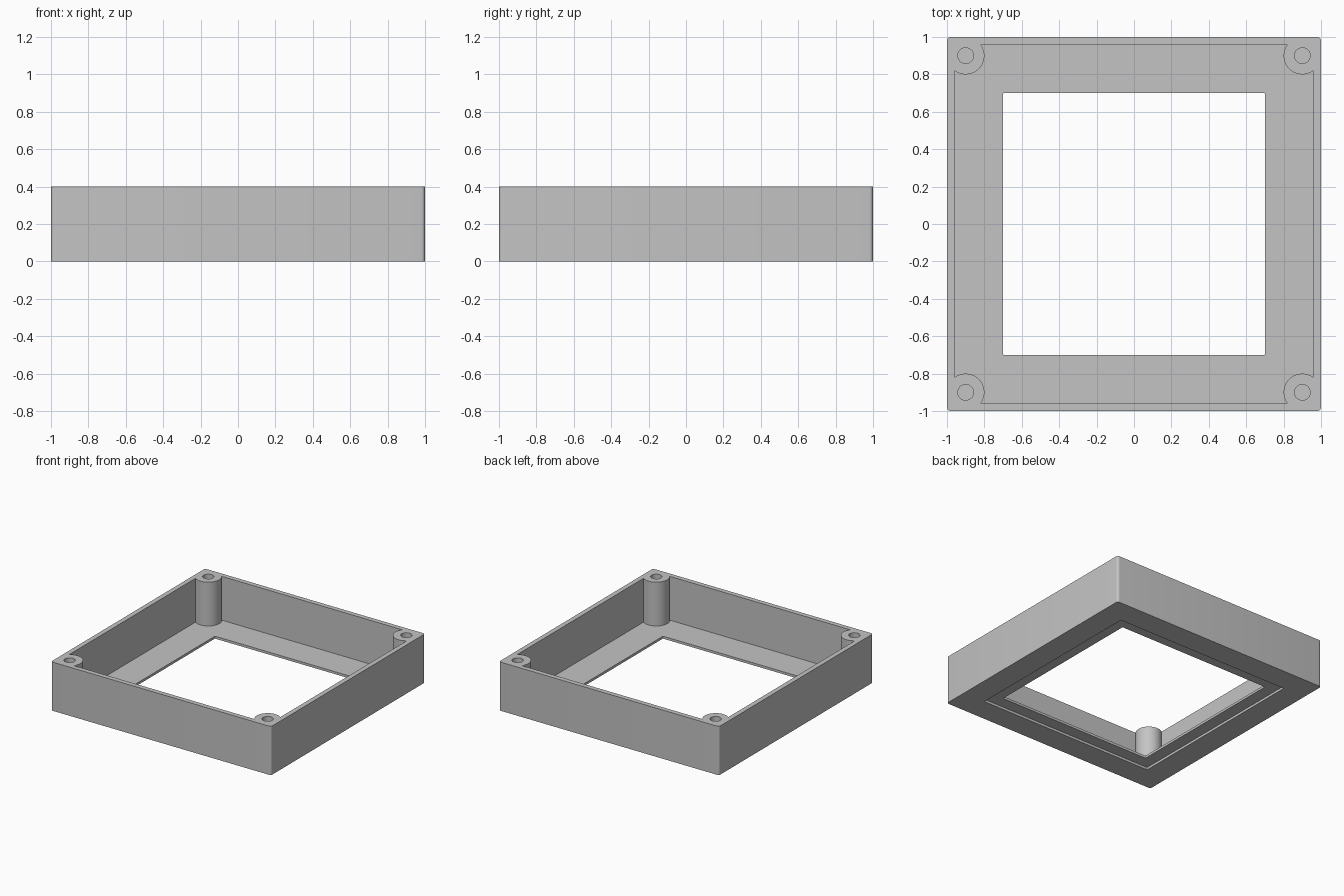
import bpy
import bmesh
from mathutils import Matrix

cube = bpy.data.objects.get("Cube")
if cube:
    bpy.data.objects.remove(cube, do_unlink=True)

HEIGHT, FLOOR, LIP = 0.4, 0.04, 0.02
POST, POST_R, HOLE_R = 0.9, 0.1, 0.042
CORNERS = [(sx * POST, sy * POST) for sx in (-1, 1) for sy in (-1, 1)]

grey = bpy.data.materials.new("plain grey")
grey.use_nodes = True
colour = (0.55, 0.55, 0.55, 1)
grey.diffuse_color = colour
grey.node_tree.nodes["Principled BSDF"].inputs["Base Color"].default_value = colour


def finish(name, bm):
    mesh = bpy.data.meshes.new(name)
    bm.to_mesh(mesh)
    bm.free()
    mesh.materials.append(grey)
    obj = bpy.data.objects.new(name, mesh)
    bpy.context.collection.objects.link(obj)
    return obj


def square_block(name, half, z0, z1, radius=0):
    """Square block, optionally with rounded upright edges."""
    bm = bmesh.new()
    size = Matrix.Diagonal((2 * half, 2 * half, z1 - z0, 1))
    bmesh.ops.create_cube(bm, size=1, matrix=Matrix.Translation((0, 0, (z0 + z1) / 2)) @ size)
    if radius:
        upright = [e for e in bm.edges if abs(e.verts[0].co.z - e.verts[1].co.z) > 0.01]
        bmesh.ops.bevel(bm, geom=upright, offset=radius, segments=6, profile=0.5, affect='EDGES')
    return finish(name, bm)


def corner_cylinders(name, radius, z0, z1):
    """One upright cylinder at each corner."""
    bm = bmesh.new()
    for x, y in CORNERS:
        bmesh.ops.create_cone(bm, cap_ends=True, segments=64, radius1=radius, radius2=radius,
                              depth=z1 - z0, matrix=Matrix.Translation((x, y, (z0 + z1) / 2)))
    return finish(name, bm)


def cut(target, cutter):
    """Subtract the cutter from the target, then discard the cutter."""
    mod = target.modifiers.new("cut", 'BOOLEAN')
    mod.operation = 'DIFFERENCE'
    mod.solver = 'EXACT'
    mod.object = cutter
    bpy.context.view_layer.objects.active = target
    bpy.ops.object.modifier_apply(modifier=mod.name)
    bpy.data.objects.remove(cutter, do_unlink=True)


# Outer block
frame = square_block("open_frame_tray", 1, 0, HEIGHT, radius=0.02)

# Inner cavity, leaving round screw posts standing in the corners
cavity = square_block("cavity_cutter", 0.96, FLOOR, HEIGHT + 0.1)
cut(cavity, corner_cylinders("post_cutter", POST_R, -0.1, HEIGHT + 0.2))
cut(frame, cavity)

# Blind screw holes in the posts
cut(frame, corner_cylinders("hole_cutter", HOLE_R, FLOOR, HEIGHT + 0.1))

# Window through the floor and the shallow recess around it underneath
cut(frame, square_block("window_cutter", 0.7, -0.1, HEIGHT, radius=0.006))
cut(frame, square_block("recess_cutter", 0.8, -0.1, LIP))

# Smooth round surfaces, crisp edges
bpy.ops.object.select_all(action='DESELECT')
frame.select_set(True)
bpy.context.view_layer.objects.active = frame
bpy.ops.object.shade_smooth_by_angle()
